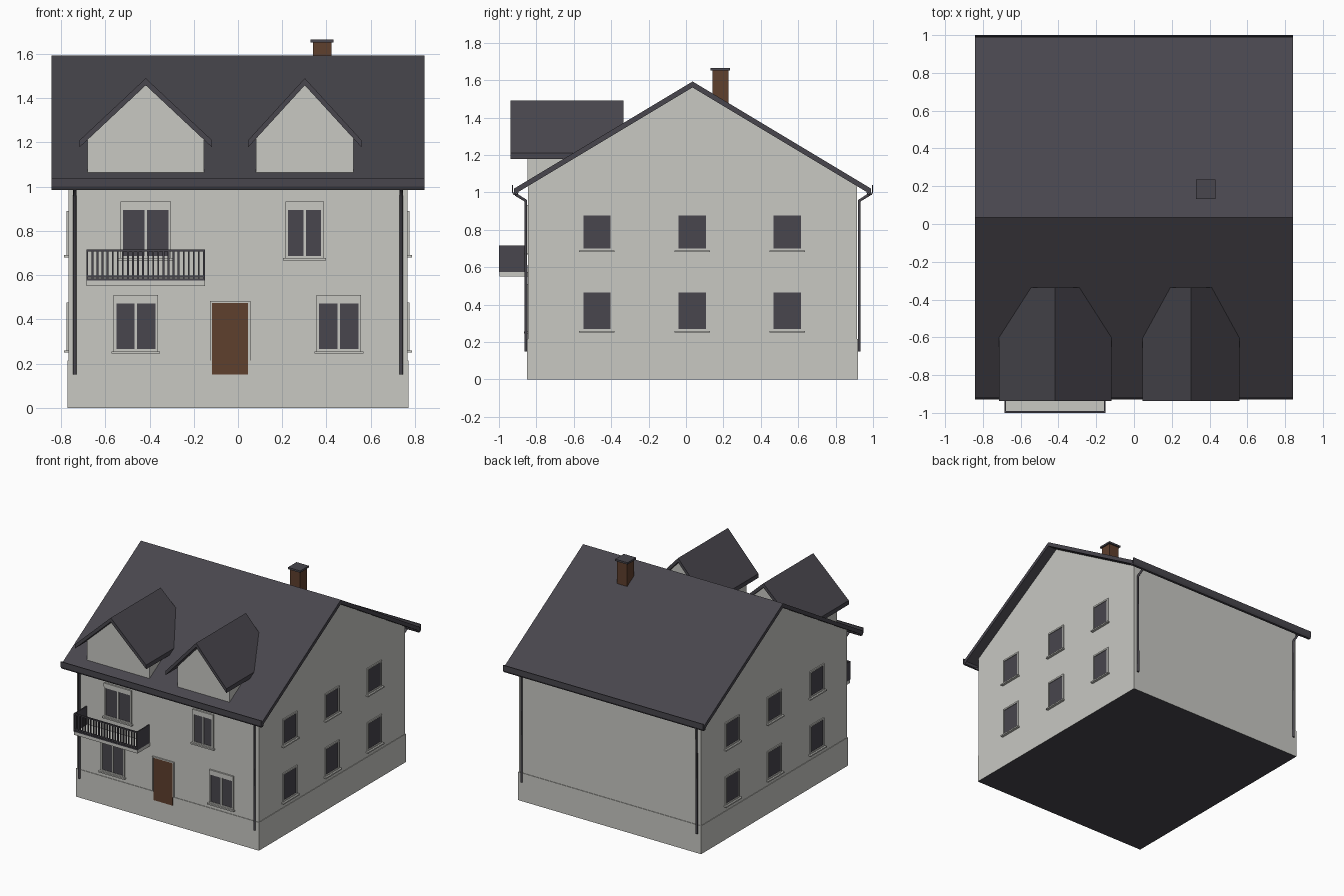
import bpy, bmesh

if "Cube" in bpy.data.objects:
    bpy.data.objects.remove(bpy.data.objects["Cube"])


def material(name, rgb):
    m = bpy.data.materials.new(name)
    m.diffuse_color = (*rgb, 1)
    m.use_nodes = True
    m.node_tree.nodes["Principled BSDF"].inputs["Base Color"].default_value = m.diffuse_color
    return m


WALL = material("pale_plaster", (0.578, 0.578, 0.545))
ROOF = material("dark_slate", (0.065, 0.061, 0.074))
BROWN = material("brown", (0.114, 0.05, 0.027))


def finish(name, bm, mat):
    bmesh.ops.recalc_face_normals(bm, faces=bm.faces)
    me = bpy.data.meshes.new(name)
    bm.to_mesh(me)
    bm.free()
    me.materials.append(mat)
    ob = bpy.data.objects.new(name, me)
    bpy.context.collection.objects.link(ob)
    return ob


def boxes(name, items, mat):
    """One object from (x0, x1, y0, y1, z0, z1) boxes."""
    bm = bmesh.new()
    for x0, x1, y0, y1, z0, z1 in items:
        for v in bmesh.ops.create_cube(bm, size=1)["verts"]:
            v.co = (x0 if v.co.x < 0 else x1, y0 if v.co.y < 0 else y1,
                    z0 if v.co.z < 0 else z1)
    return finish(name, bm, mat)


def prism(name, profile, axis, a, b, mat):
    """Extrude a (u, z) profile along x or y from a to b."""
    bm = bmesh.new()
    place = (lambda u, z, t: (t, u, z)) if axis == "x" else (lambda u, z, t: (u, t, z))
    f = bm.faces.new([bm.verts.new(place(u, z, a)) for u, z in profile])
    ext = bmesh.ops.extrude_face_region(bm, geom=[f], use_keep_orig=True)
    for v in [g for g in ext["geom"] if isinstance(g, bmesh.types.BMVert)]:
        v.co[0 if axis == "x" else 1] = b
    return finish(name, bm, mat)


# Main dimensions
HX, YF, YB, RIDGE, EAVE = 0.767, -0.845, 0.915, 0.035, 0.955


def top(y):
    return 1.593 - 0.6 * abs(y - RIDGE)


# House body with gables, dark underside, and plinth
prism("walls", [(YF, 0.1), (YB, 0.1), (YB, top(YB) - 0.02), (RIDGE, top(RIDGE) - 0.02),
                (YF, top(YF) - 0.02)], "x", -HX, HX, WALL)
plinth = boxes("plinth", [(-HX - 0.004, HX + 0.004, YF - 0.004, YB + 0.004, 0, 0.215)], WALL)
plinth.data.materials.append(ROOF)
for p in plinth.data.polygons:
    p.material_index = 1 if p.normal.z < -0.5 else 0

# Main roof
e0, e1 = RIDGE - EAVE, RIDGE + EAVE
prism("main_roof", [(e0, top(e0)), (RIDGE, top(RIDGE)), (e1, top(e1)), (e1, top(e1) - 0.032),
                    (RIDGE, top(RIDGE) - 0.032), (e0, top(e0) - 0.032)], "x", -0.843, 0.843, ROOF)

# Gutters (open channels) and downpipes
for side, edge, wall, tag in ((-1, -0.93, YF, "front"), (1, 1.0, YB, "back")):
    channel = [(0, 1.04), (0, 1.0), (0.008, 0.985), (0.027, 0.985), (0.035, 1.0), (0.035, 1.025),
               (0.029, 1.025), (0.029, 1.002), (0.024, 0.991), (0.011, 0.991), (0.006, 1.002),
               (0.006, 1.04)]
    prism(tag + "_gutter", [(edge - side * u, z) for u, z in channel], "x", -0.843, 0.843, ROOF)
    for x in (-0.738, 0.738):
        cu = bpy.data.curves.new("downpipe", "CURVE")
        cu.dimensions = "3D"
        cu.bevel_depth, cu.bevel_resolution = 0.009, 1
        cu.use_fill_caps = True
        sp = cu.splines.new("POLY")
        path = [(edge - side * 0.018, 0.99), (wall + side * 0.011, 0.955), (wall + side * 0.011, 0.15)]
        sp.points.add(2)
        for pt, (y, z) in zip(sp.points, path):
            pt.co = (x, y, z, 1)
        cu.materials.append(ROOF)
        ob = bpy.data.objects.new(tag + "_downpipe", cu)
        bpy.context.collection.objects.link(ob)

# Dormers: gabled wall block and overhanging roof, ending above the main roof
for tag, cx, hw, hr in (("left", -0.417, 0.264, 0.299), ("right", 0.302, 0.22, 0.256)):
    s = 0.28 / hr
    zw = 1.466 - s * hw
    prism(tag + "_dormer_wall", [(cx - hw, 1.05), (cx + hw, 1.05), (cx + hw, zw), (cx, 1.466),
                                 (cx - hw, zw)], "y", YF - 0.002, -0.37, WALL)
    prism(tag + "_dormer_roof", [(cx - hr, 1.21), (cx, 1.49), (cx + hr, 1.21), (cx + hr, 1.178),
                                 (cx, 1.458), (cx - hr, 1.178)], "y", -0.937, -0.335, ROOF)

# Chimney with cap
boxes("chimney", [(0.338, 0.422, 0.142, 0.226, 1.3, 1.655)], BROWN)
boxes("chimney_cap", [(0.328, 0.432, 0.132, 0.236, 1.652, 1.666)], ROOF)


def on_wall(side, u0, u1, z0, z1, d):
    """Box standing d out from the front, left or right wall."""
    if side == "front":
        return (u0, u1, YF - d, YF + 0.01, z0, z1)
    if side == "right":
        return (HX - 0.01, HX + d, u0, u1, z0, z1)
    return (-HX - d, -HX + 0.01, u0, u1, z0, z1)


def window(side, u0, u1, z0, z1, double):
    f, d = 0.012, 0.008
    boxes(side + "_window_pane", [on_wall(side, u0, u1, z0, z1, 0.002)], ROOF)
    parts = [on_wall(side, u0 - f, u0, z0 - f, z1 + f, d), on_wall(side, u1, u1 + f, z0 - f, z1 + f, d),
             on_wall(side, u0, u1, z1, z1 + f, d), on_wall(side, u0, u1, z0 - f, z0, d),
             on_wall(side, u0 - 0.022, u1 + 0.022, z0 - 0.02, z0 - 0.01, 0.02)]
    if double:  # centre mullion and shutter box
        m = (u0 + u1) / 2
        parts += [on_wall(side, m - 0.006, m + 0.006, z0, z1, 0.006),
                  on_wall(side, u0 - 0.012, u1 + 0.012, z1 + 0.01, z1 + 0.038, 0.012)]
    boxes(side + "_window_frame", parts, WALL)


# Windows
for u0, u1, z0, z1 in ((-0.52, -0.315, 0.687, 0.895), (0.226, 0.376, 0.687, 0.895),
                       (-0.55, -0.374, 0.265, 0.472), (0.367, 0.545, 0.265, 0.472)):
    window("front", u0, u1, z0, z1, True)
for side in ("left", "right"):
    for y in (-0.476, 0.034, 0.542):
        for z0, z1 in ((0.70, 0.877), (0.27, 0.465)):
            window(side, y - 0.073, y + 0.073, z0, z1, False)

# Door and its frame
boxes("door", [on_wall("front", -0.117, 0.046, 0.15, 0.474, 0.007)], BROWN)
boxes("door_frame", [on_wall("front", -0.126, -0.117, 0.215, 0.482, 0.01),
                     on_wall("front", 0.046, 0.057, 0.215, 0.482, 0.01),
                     on_wall("front", -0.117, 0.046, 0.474, 0.482, 0.01)], WALL)

# Balcony slab and railing
bx0, bx1, by = -0.685, -0.15, -1.0
boxes("balcony_slab", [(bx0, bx1, by + 0.004, YF + 0.01, 0.55, 0.575)], WALL)
rails = [(bx0, bx1, by, by + 0.01, z, z + 0.009) for z in (0.575, 0.59, 0.706)]
n = 23
for i in range(n + 1):
    x = bx0 + (bx1 - bx0 - 0.008) * i / n
    rails.append((x, x + 0.008, by + 0.001, by + 0.009, 0.575, 0.71))
rails += [(x, x + 0.008, by, YF - 0.005, 0.575, 0.715) for x in (bx0, bx1 - 0.008)]
boxes("balcony_railing", rails, ROOF)
